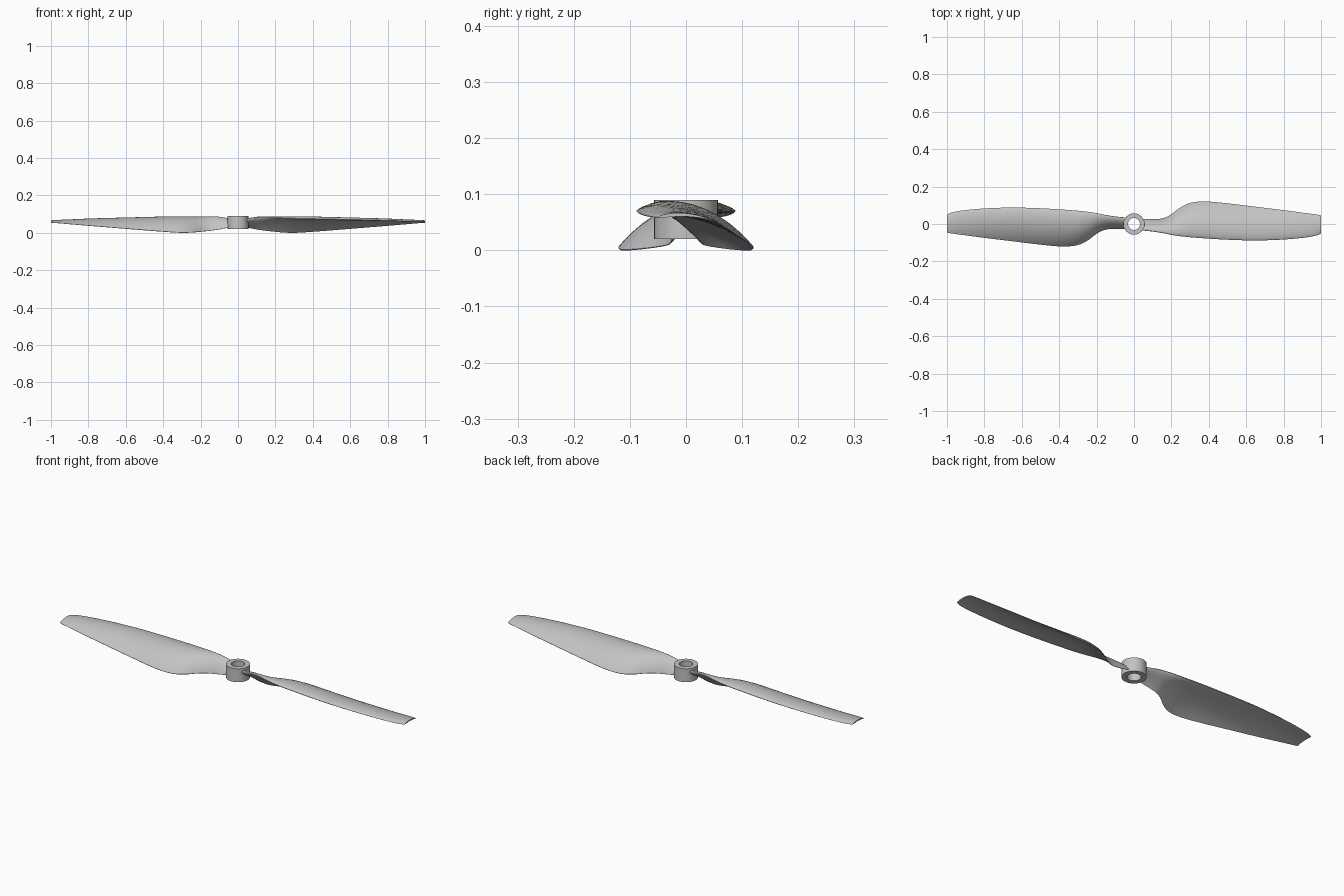
import bpy, bmesh, math

if "Cube" in bpy.data.objects:
    bpy.data.objects.remove(bpy.data.objects["Cube"])

grey = bpy.data.materials.new("light_grey")
grey.diffuse_color = (0.55, 0.55, 0.55, 1)
grey.use_nodes = True
grey.node_tree.nodes["Principled BSDF"].inputs["Base Color"].default_value = grey.diffuse_color

# Blade stations: x, leading y, leading z, trailing y, trailing z, camber/chord, thickness/chord
STATIONS = [
    (0.045, -0.034, 0.074, 0.027, 0.030, 0.03, 0.24),
    (0.08, -0.037, 0.081, 0.026, 0.022, 0.04, 0.23),
    (0.12, -0.042, 0.086, 0.026, 0.015, 0.06, 0.21),
    (0.16, -0.049, 0.086, 0.032, 0.010, 0.085, 0.19),
    (0.20, -0.058, 0.083, 0.052, 0.006, 0.11, 0.16),
    (0.245, -0.065, 0.080, 0.086, 0.002, 0.12, 0.135),
    (0.30, -0.071, 0.078, 0.112, 0.0005, 0.125, 0.12),
    (0.38, -0.077, 0.076, 0.120, 0.005, 0.12, 0.11),
    (0.50, -0.084, 0.073, 0.110, 0.014, 0.11, 0.10),
    (0.65, -0.088, 0.070, 0.092, 0.026, 0.10, 0.09),
    (0.80, -0.083, 0.066, 0.074, 0.038, 0.09, 0.08),
    (0.92, -0.072, 0.062, 0.058, 0.048, 0.075, 0.07),
    (0.98, -0.060, 0.060, 0.050, 0.053, 0.07, 0.065),
    (1.00, -0.050, 0.059, 0.046, 0.054, 0.07, 0.065),
]


def slope(i, k):
    a, b = STATIONS[max(i - 1, 0)], STATIONS[min(i + 1, len(STATIONS) - 1)]
    return (b[k] - a[k]) / (b[0] - a[0])


def smooth_stations(steps=4):
    """Cubic interpolation between the stations."""
    rows = []
    for i in range(len(STATIONS) - 1):
        a, b = STATIONS[i], STATIONS[i + 1]
        h = b[0] - a[0]
        for s in range(steps):
            t = s / steps
            row = [a[0] + t * h]
            for k in range(1, 7):
                row.append((2*t**3 - 3*t**2 + 1) * a[k] + (t**3 - 2*t**2 + t) * h * slope(i, k)
                           + (3*t**2 - 2*t**3) * b[k] + (t**3 - t**2) * h * slope(i + 1, k))
            rows.append(row)
    rows.append(list(STATIONS[-1]))
    return rows


def section(row, n=14):
    """Closed cambered aerofoil loop: over the top, back underneath."""
    x, y0, z0, y1, z1, camber, thick = row
    dy, dz = y1 - y0, z1 - z0
    top, low = [], []
    for i in range(n + 1):
        t = (1 - math.cos(math.pi * i / n)) / 2
        half = 5 * thick * (0.2969 * math.sqrt(t) - 0.126 * t - 0.3516 * t**2
                            + 0.2843 * t**3 - 0.1016 * t**4) + 0.004 * t
        mid = camber * 4 * t * (1 - t)
        for side, off in ((top, mid + half), (low, mid - half)):
            side.append((x, y0 + dy * t - dz * off, z0 + dz * t + dy * off))
    return top + low[-1:0:-1]


def finish(bm, name):
    bmesh.ops.recalc_face_normals(bm, faces=bm.faces)
    me = bpy.data.meshes.new(name)
    bm.to_mesh(me)
    bm.free()
    me.materials.append(grey)
    ob = bpy.data.objects.new(name, me)
    bpy.context.collection.objects.link(ob)
    bpy.ops.object.select_all(action='DESELECT')
    ob.select_set(True)
    bpy.context.view_layer.objects.active = ob
    bpy.ops.object.shade_smooth_by_angle(angle=math.radians(35))
    return ob


def skin(bm, loops, closed=False):
    for a, b in zip(loops, loops[1:] + (loops[:1] if closed else [])):
        for i in range(len(a)):
            j = (i + 1) % len(a)
            bm.faces.new((a[i], a[j], b[j], b[i]))


# Two blades, the second turned half a revolution
for name, sign in (("right_blade", 1), ("left_blade", -1)):
    bm = bmesh.new()
    loops = [[bm.verts.new((sign * x, sign * y, max(z, 0))) for x, y, z in section(r)]
             for r in smooth_stations()]
    skin(bm, loops)
    bm.faces.new(loops[0])
    bm.faces.new(loops[-1])
    finish(bm, name)

# Hub ring with an open bore
bm = bmesh.new()
SIDES = 32
rings = [[bm.verts.new((r * math.cos(math.tau * i / SIDES), r * math.sin(math.tau * i / SIDES), z))
          for i in range(SIDES)]
         for r, z in ((0.057, 0.02), (0.057, 0.09), (0.032, 0.09), (0.032, 0.02))]
skin(bm, rings, closed=True)
finish(bm, "hub")
